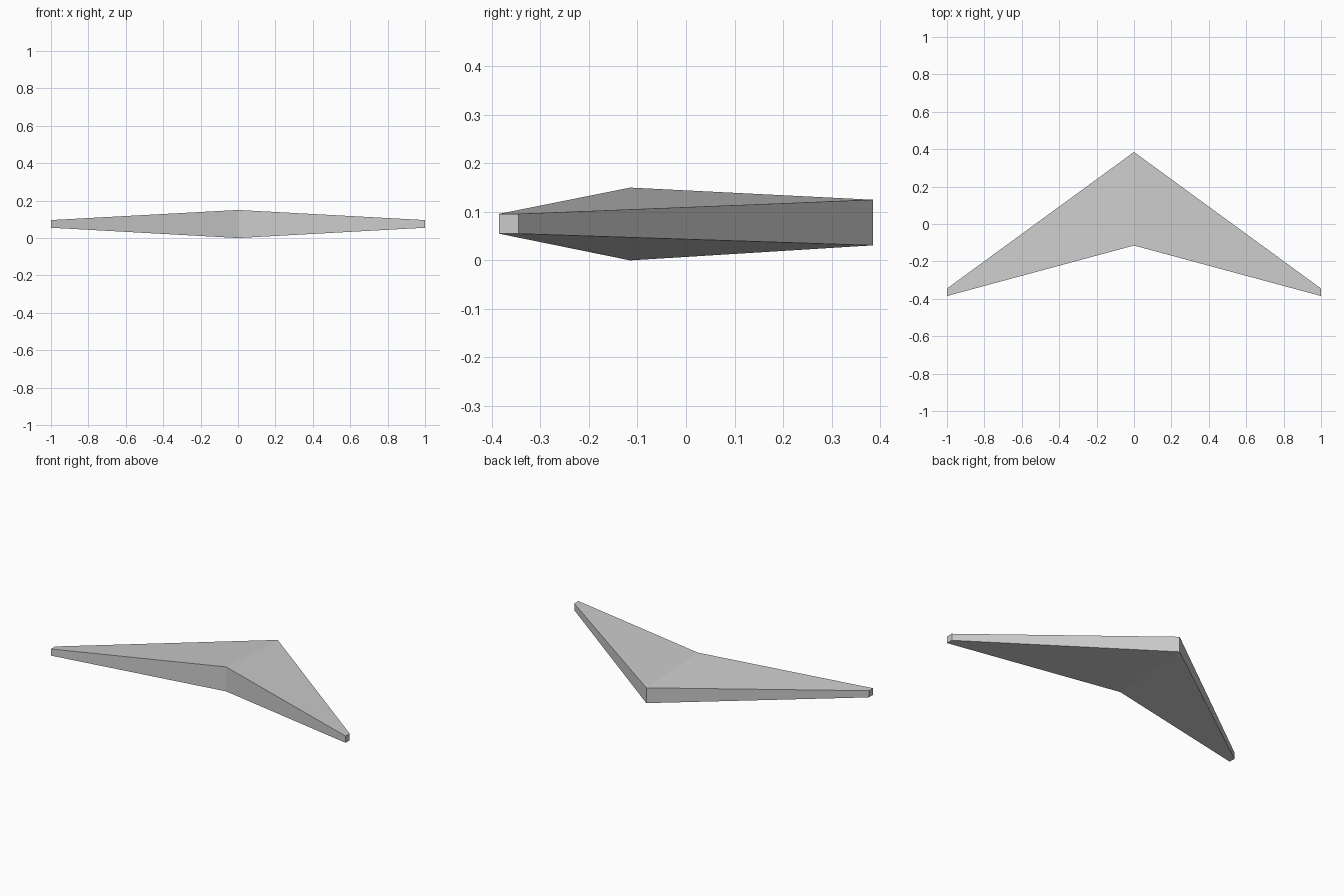
import bpy
import bmesh

cube = bpy.data.objects.get("Cube")
if cube:
    bpy.data.objects.remove(cube, do_unlink=True)

# Single flat grey
grey = bpy.data.materials.new("light_grey")
grey.use_nodes = True
colour = (0.6, 0.6, 0.6, 1)
grey.diffuse_color = colour
grey.node_tree.nodes["Principled BSDF"].inputs["Base Color"].default_value = colour

# Cross-sections (y, z) of the wing, at the centre line and at the tip
root = [(-0.115, 0), (0.385, 0.031), (0.385, 0.125), (-0.115, 0.15)]
tip = [(-0.385, 0.055), (-0.345, 0.055), (-0.345, 0.096), (-0.385, 0.096)]

# Left half, lofted from root to tip
bm = bmesh.new()
inner = [bm.verts.new((0, y, z)) for y, z in root]
outer = [bm.verts.new((1, y, z)) for y, z in tip]
for i in range(4):
    j = (i + 1) % 4
    bm.faces.new((inner[i], inner[j], outer[j], outer[i]))
bm.faces.new(outer)
bmesh.ops.recalc_face_normals(bm, faces=bm.faces)

# recalculation works on an open shell, so check that the tip faces outwards
bm.normal_update()
if max(bm.faces, key=lambda f: f.calc_center_median().x).normal.x < 0:
    bmesh.ops.reverse_faces(bm, faces=bm.faces)

mesh = bpy.data.meshes.new("swept_wing")
bm.to_mesh(mesh)
bm.free()
mesh.materials.append(grey)
wing = bpy.data.objects.new("swept_wing", mesh)
bpy.context.collection.objects.link(wing)

# Right half, welded along the centre line
mirror = wing.modifiers.new("mirror", 'MIRROR')
mirror.use_axis[0] = True
mirror.use_clip = True
